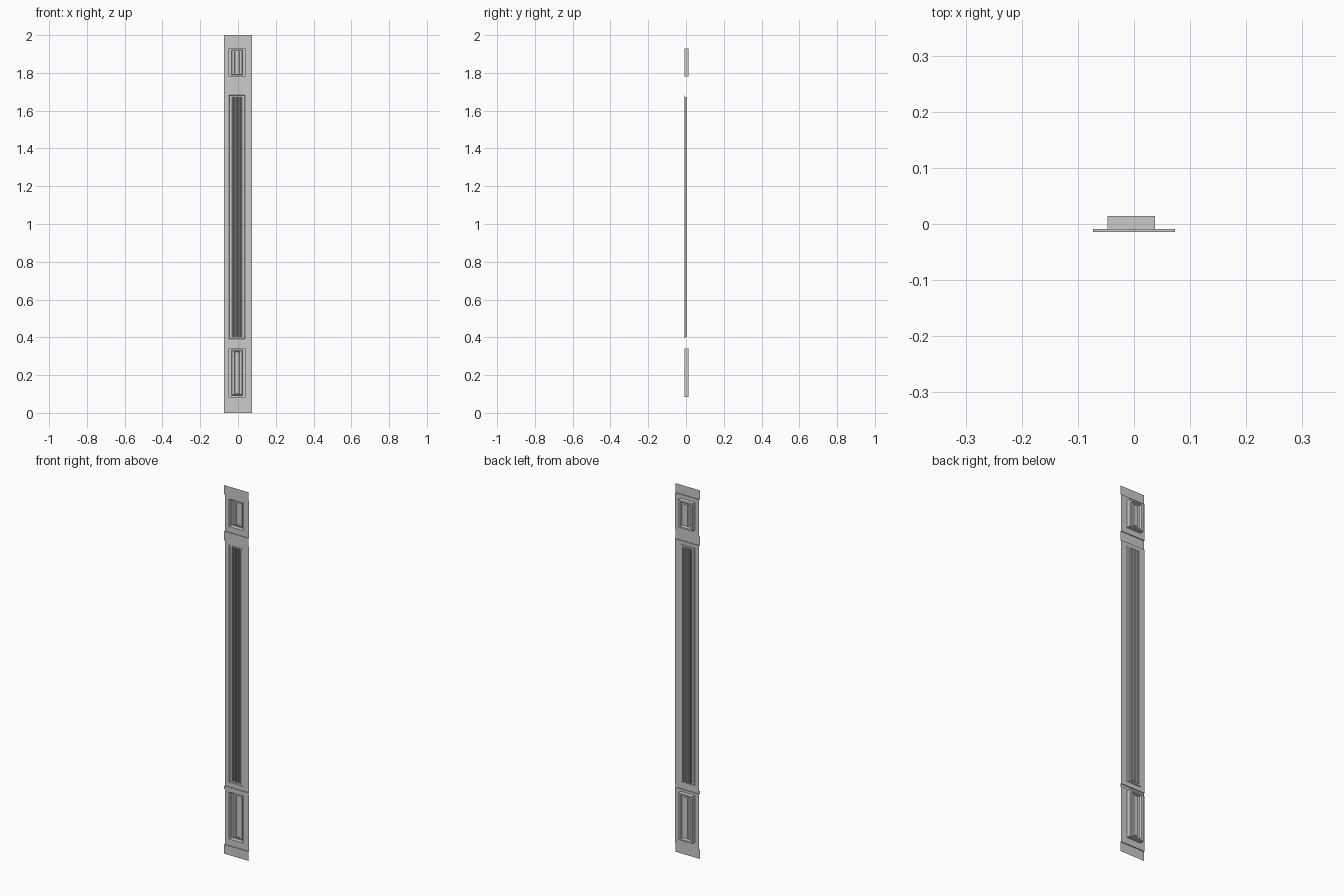
import bpy, math

if "Cube" in bpy.data.objects:
    bpy.data.objects.remove(bpy.data.objects["Cube"])

BASE, RAIL, BACK = -0.009, -0.014, 0.014   # depth levels along y
W = 0.073                                  # half width of the board
CX, HALF = -0.005, 0.042                   # sunk panels: centre and half width

grey = bpy.data.materials.new("dark_grey")
grey.diffuse_color = (0.52, 0.52, 0.52, 1)
grey.use_nodes = True
grey.node_tree.nodes["Principled BSDF"].inputs["Base Color"].default_value = grey.diffuse_color


def make(name, verts, faces):
    me = bpy.data.meshes.new(name)
    me.from_pydata(verts, [], faces)
    me.update()
    me.materials.append(grey)
    ob = bpy.data.objects.new(name, me)
    bpy.context.collection.objects.link(ob)
    return ob


def rect(x0, x1, z0, z1, y):
    return [(x0, y, z0), (x1, y, z0), (x1, y, z1), (x0, y, z1)]


def nested(name, rings, cap=True):
    """Join rectangular rings from the outside in, optionally closing the last."""
    verts = [v for r in rings for v in r]
    faces = []
    for k in range(len(rings) - 1):
        a, b = 4 * k, 4 * k + 4
        for i in range(4):
            j = (i + 1) % 4
            faces.append((a + i, a + j, b + j, b + i))
    if cap:
        n = 4 * (len(rings) - 1)
        faces.append((n, n + 1, n + 2, n + 3))
    return make(name, verts, faces)


def sunk(z0, z1, ix, iz, y):
    return rect(CX - HALF + ix, CX + HALF - ix, z0 + iz, z1 - iz, y)


def sunk_panel(name, bottom, top, z0, z1):
    """Board section with a deep recess and a raised, moulded field."""
    nested(name, [rect(-W, W, bottom, top, BASE),
                  sunk(z0, z1, 0, 0, BASE),
                  sunk(z0, z1, 0, 0, BACK),
                  sunk(z0, z1, 0.012, 0.008, BACK),
                  sunk(z0, z1, 0.015, 0.010, 0.004),
                  sunk(z0, z1, 0.018, 0.012, 0.002),
                  sunk(z0, z1, 0.029, 0.016, 0.002),
                  sunk(z0, z1, 0.032, 0.018, 0.007)])


# Plain projecting bands: plinth, two rails and top band, with ledges
def band(name, z0, z1, below, above):
    prof = [(RAIL, z0), (RAIL, z1)]
    if below:
        prof.insert(0, (BASE, z0))
    if above:
        prof.append((BASE, z1))
    verts = [(x, y, z) for y, z in prof for x in (-W, W)]
    make(name, verts, [(2 * i, 2 * i + 1, 2 * i + 3, 2 * i + 2)
                       for i in range(len(prof) - 1)])


band("plinth", 0, 0.05, False, True)
band("lower_rail", 0.352, 0.368, True, True)
band("upper_rail", 1.70, 1.75, True, True)
band("top_band", 1.95, 2.0, True, False)

# Short panels above and below the shaft
sunk_panel("lower_panel", 0.05, 0.352, 0.085, 0.34)
sunk_panel("upper_panel", 1.75, 1.95, 1.78, 1.93)

# Shaft frame with a shallow stepped border
FZ0, FZ1, FY = 0.392, 1.682, -0.005
nested("shaft_frame", [rect(-W, W, 0.368, 1.70, BASE),
                       sunk(FZ0, FZ1, 0, 0, BASE),
                       sunk(FZ0, FZ1, 0.003, 0.003, FY),
                       sunk(FZ0, FZ1, 0.014, 0.010, FY)], cap=False)

# Fluted field: faceted grooves with closed ends
N, SEG = 6, 4
x0, x1 = CX - HALF + 0.014, CX + HALF - 0.014
z0, z1 = FZ0 + 0.010, FZ1 - 0.010
step = (x1 - x0) / N
r = step * 0.42
verts, faces, edge = [], [], x0
for i in range(N):
    c = x0 + step * (i + 0.5)
    pts = [(edge, FY)]
    for k in range(SEG + 1):
        a = math.pi * k / SEG
        pts.append((c - r * math.cos(a), FY + 0.007 * math.sin(a)))
    edge = x0 + step * (i + 1)
    pts.append((edge, FY))
    b, n = len(verts), len(pts)
    verts += [(x, y, z) for z in (z0, z1) for x, y in pts]
    faces += [(b + k, b + k + 1, b + n + k + 1, b + n + k) for k in range(n - 1)]
    faces.append(tuple(b + k for k in range(1, n - 1)))
    faces.append(tuple(b + n + k for k in range(n - 2, 0, -1)))
make("shaft_flutes", verts, faces)
